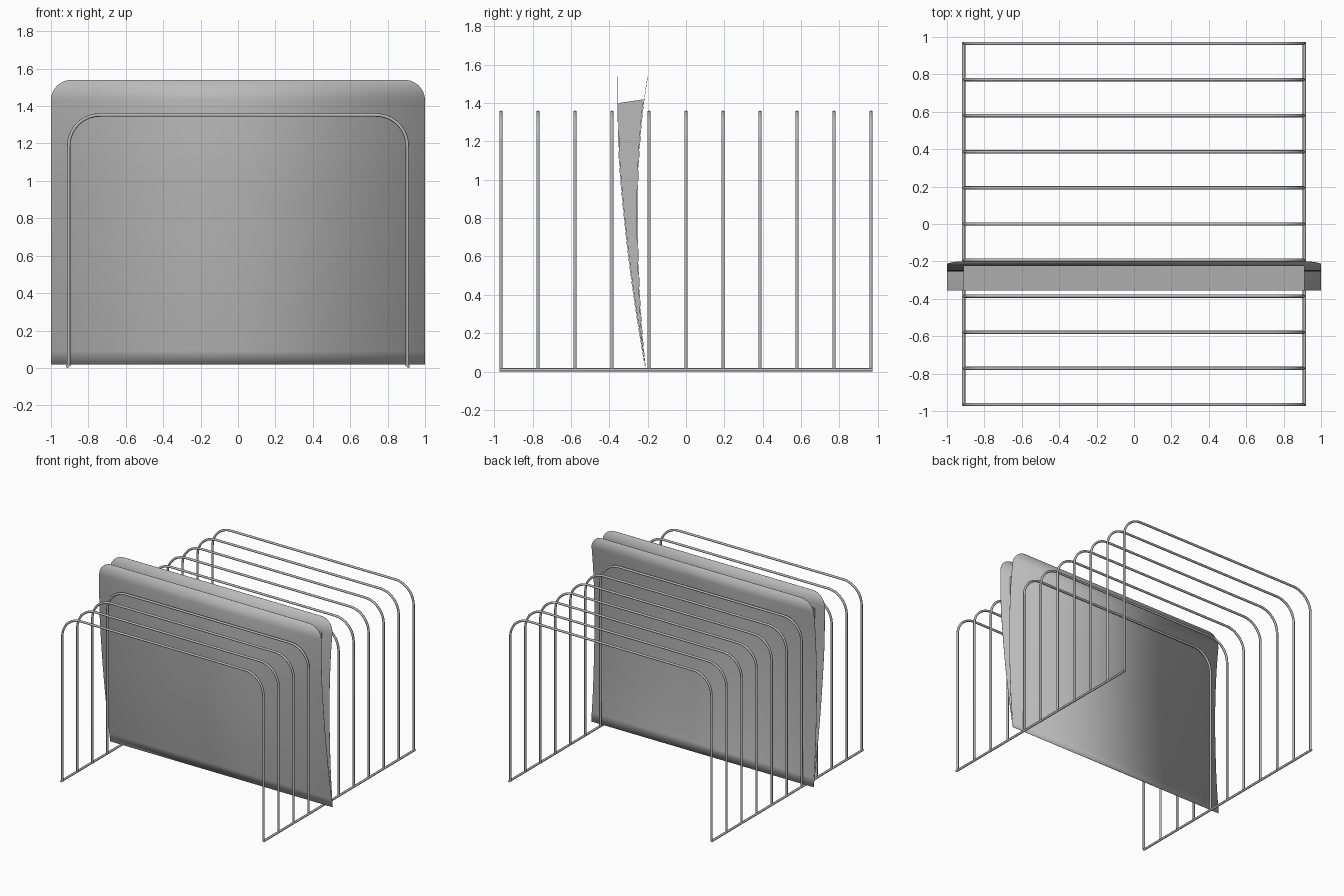
import bpy, math

if "Cube" in bpy.data.objects:
    bpy.data.objects.remove(bpy.data.objects["Cube"])

R = 0.009  # wire radius

# One dark grey for all parts
GREY = bpy.data.materials.new("dark_grey")
GREY.diffuse_color = (0.49, 0.49, 0.49, 1)
GREY.use_nodes = True
GREY.node_tree.nodes["Principled BSDF"].inputs["Base Color"].default_value = GREY.diffuse_color


def wire(name, pts):
    cu = bpy.data.curves.new(name, 'CURVE')
    cu.dimensions = '3D'
    cu.bevel_depth = R
    cu.bevel_resolution = 2
    cu.use_fill_caps = True
    cu.materials.append(GREY)
    sp = cu.splines.new('POLY')
    sp.points.add(len(pts) - 1)
    for p, co in zip(sp.points, pts):
        p.co = (*co, 1)
    ob = bpy.data.objects.new(name, cu)
    bpy.context.collection.objects.link(ob)
    return ob


def mesh_object(name, verts, faces):
    me = bpy.data.meshes.new(name)
    me.from_pydata(verts, [], faces)
    me.materials.append(GREY)
    ob = bpy.data.objects.new(name, me)
    bpy.context.collection.objects.link(ob)
    bpy.ops.object.select_all(action='DESELECT')
    bpy.context.view_layer.objects.active = ob
    ob.select_set(True)
    bpy.ops.object.shade_smooth_by_angle(angle=math.radians(30))
    return ob


def sample(pts, z):
    # smooth cubic interpolation of y over z
    n = len(pts)
    i = max(k for k in range(n - 1) if pts[k][0] <= z + 1e-9)

    def slope(k):
        a, b = pts[max(k - 1, 0)], pts[min(k + 1, n - 1)]
        return (b[1] - a[1]) / (b[0] - a[0])
    (z0, y0), (z1, y1) = pts[i], pts[i + 1]
    h = z1 - z0
    t = (z - z0) / h
    return ((2*t**3 - 3*t**2 + 1) * y0 + (t**3 - 2*t**2 + t) * h * slope(i)
            + (3*t**2 - 2*t**3) * y1 + (t**3 - t**2) * h * slope(i + 1))


# Wire dividers: eleven rounded arches
X, TOP, C = 0.905, 1.352, 0.165
right = [(X - C + C * math.cos(a), TOP - C + C * math.sin(a))
         for a in [math.pi / 2 * i / 10 for i in range(11)]]
arch = [(X, 0.009)] + right
arch += [(-x, z) for x, z in reversed(arch)]
for i in range(11):
    y = -0.965 + 0.193 * i
    wire(f"wire_divider_{i + 1}", [(x, y, z) for x, z in arch])

# Base rails joining the legs
for side, name in ((-1, "left"), (1, "right")):
    wire(f"{name}_base_rail", [(side * 0.911, -0.972, R), (side * 0.911, 0.972, R)])

# Side curves of the folder covers, as (z, y)
FRONT = [(0.02, -0.213), (0.2, -0.243), (0.4, -0.274), (0.68, -0.31),
         (1.08, -0.348), (1.3, -0.355), (1.54, -0.355)]
BACK = [(0.02, -0.211), (0.2, -0.228), (0.4, -0.241), (0.73, -0.252),
        (1.0, -0.25), (1.25, -0.236), (1.41, -0.219), (1.54, -0.2)]

# Folder: one folded sheet with rounded top corners
H, CR = 1.54, 0.11
levels = [0.02 + (H - CR - 0.02) * i / 20 for i in range(21)]
levels += [H - CR + CR * math.sin(math.pi / 2 * i / 10) for i in range(1, 11)]


def half_width(z):
    d = max(0, z - (H - CR))
    return 1 - CR + math.sqrt(max(0, CR * CR - d * d))


path = [(z, sample(FRONT, z)) for z in reversed(levels)]
path += [(z, sample(BACK, z)) for z in levels]
verts = [(s * half_width(z), y, z) for z, y in path for s in (-1, 1)]
faces = [(2*i, 2*i + 1, 2*i + 3, 2*i + 2) for i in range(len(path) - 1)]
folder = mesh_object("folder_cover", verts, faces)
thick = folder.modifiers.new("thickness", 'SOLIDIFY')
thick.thickness = 0.002
thick.offset = 0

# Paper stack filling the folder, narrowing towards the fold
W, N = 0.912, 20
verts, faces = [], []
for i in range(N + 1):
    zf = 0.05 + (1.40 - 0.05) * i / N
    zb = 0.05 + (1.42 - 0.05) * i / N
    yf, yb = sample(FRONT, zf) + 0.003, sample(BACK, zb) - 0.003
    verts += [(-W, yf, zf), (W, yf, zf), (W, yb, zb), (-W, yb, zb)]
for i in range(N):
    for k in range(4):
        a, b = 4*i + k, 4*i + (k + 1) % 4
        faces.append((a, b, b + 4, a + 4))
faces += [(3, 2, 1, 0), tuple(4*N + k for k in range(4))]
mesh_object("paper_stack", verts, faces)
